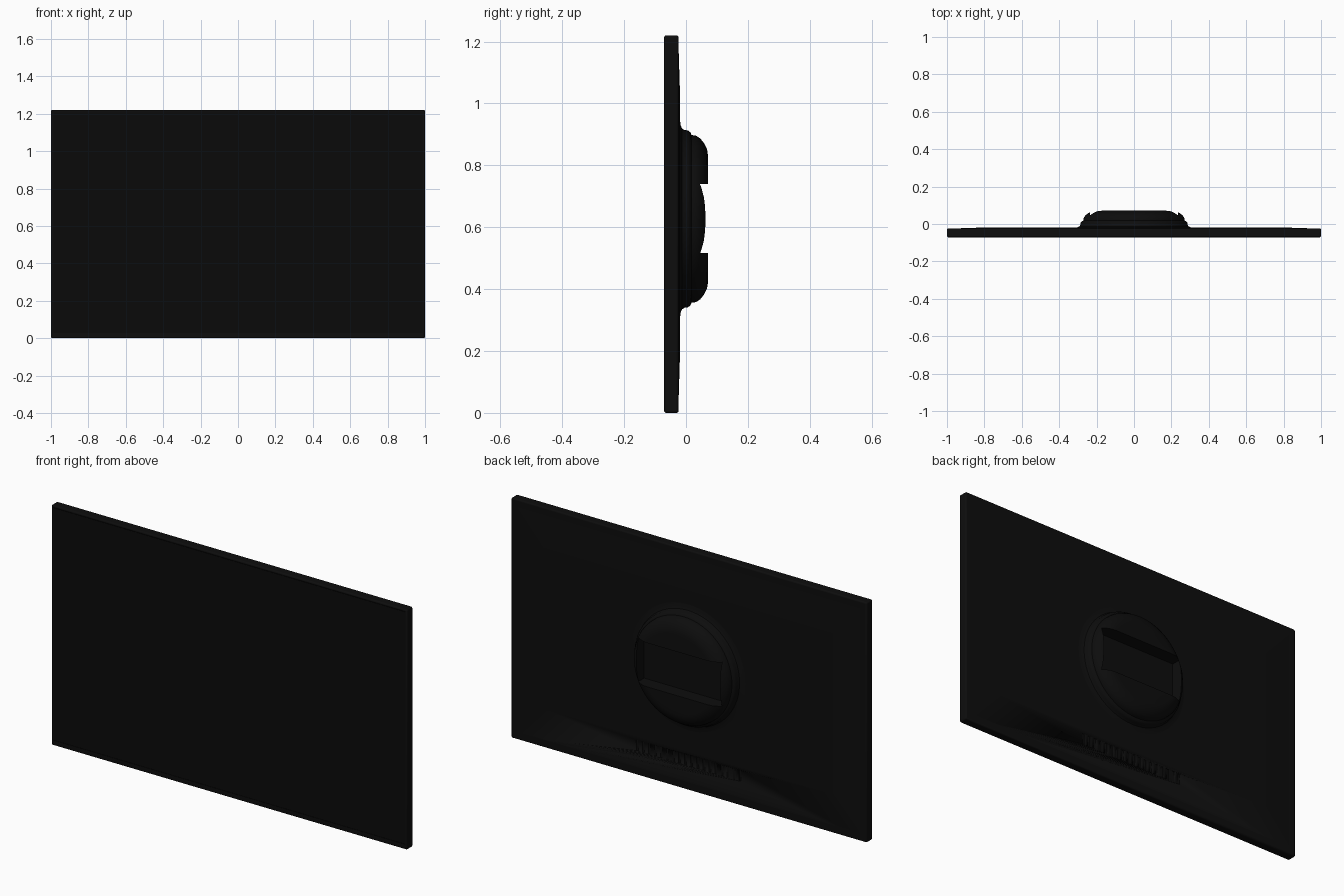
import bpy, bmesh, math
from mathutils import Matrix

cube = bpy.data.objects.get("Cube")
if cube:
    bpy.data.objects.remove(cube)

MID = 0.627   # height of the rear hub centre


def material(name, value, rough):
    m = bpy.data.materials.new(name)
    m.use_nodes = True
    col = (value, value, value, 1)
    m.diffuse_color = col
    node = m.node_tree.nodes["Principled BSDF"]
    node.inputs["Base Color"].default_value = col
    node.inputs["Roughness"].default_value = rough
    return m


body = material("black plastic", 0.004, 0.6)
glass = material("screen black", 0.003, 0.4)


def make(name, bm, mat, angle=30):
    bmesh.ops.recalc_face_normals(bm, faces=bm.faces)
    mesh = bpy.data.meshes.new(name)
    bm.to_mesh(mesh)
    bm.free()
    mesh.materials.append(mat)
    ob = bpy.data.objects.new(name, mesh)
    bpy.context.collection.objects.link(ob)
    activate(ob)
    bpy.ops.object.shade_smooth_by_angle(angle=math.radians(angle))
    return ob


def activate(ob):
    bpy.ops.object.select_all(action='DESELECT')
    ob.select_set(True)
    bpy.context.view_layer.objects.active = ob


def add_box(bm, lo, hi):
    size = [b - a for a, b in zip(lo, hi)]
    centre = [(a + b) / 2 for a, b in zip(lo, hi)]
    mat = Matrix.Translation(centre) @ Matrix.Diagonal((*size, 1))
    return bmesh.ops.create_cube(bm, size=1, matrix=mat)["verts"]


def bevel(ob, width, segments=3):
    activate(ob)
    mod = ob.modifiers.new("round", 'BEVEL')
    mod.width, mod.segments = width, segments
    mod.limit_method = 'ANGLE'
    bpy.ops.object.modifier_apply(modifier=mod.name)


def cut(ob, cutter):
    cutter.hide_render = True
    activate(ob)
    mod = ob.modifiers.new("cut", 'BOOLEAN')
    mod.object, mod.operation, mod.solver = cutter, 'DIFFERENCE', 'EXACT'
    bpy.ops.object.modifier_apply(modifier=mod.name)
    bpy.data.objects.remove(cutter)


# Display housing with softened edges
bm = bmesh.new()
add_box(bm, (-1, -0.071, 0), (1, -0.024, 1.22))
housing = make("display_housing", bm, body)
bevel(housing, 0.007)

# Shallow recess in the front, holding the screen
bm = bmesh.new()
add_box(bm, (-0.988, -0.1, 0.026), (0.988, -0.069, 1.208))
cut(housing, make("screen_cutter", bm, body))
bm = bmesh.new()
add_box(bm, (-0.987, -0.0705, 0.027), (0.987, -0.067, 1.207))
make("screen", bm, glass)

# Slightly raised back cover, tapering towards the rim
bm = bmesh.new()
for v in add_box(bm, (-0.992, -0.03, 0.008), (0.992, -0.019, 1.212)):
    if v.co.y > -0.025:
        v.co.x *= 0.82
        v.co.z = 0.61 + (v.co.z - 0.61) * 0.68
    else:
        v.co.y = -0.025
cover = make("back_cover", bm, body, 1)

# Row of ventilation slots below the hub
bm = bmesh.new()
for i in range(18):
    x = -0.289 + i * 0.034
    add_box(bm, (x - 0.006, -0.0235, 0.125), (x + 0.006, 0.02, 0.18))
cut(cover, make("vent_cutter", bm, body))

# Round hub on the back: stepped profile turned about the y axis
profile = [(0, -0.03), (0.335, -0.03), (0.335, -0.02), (0.305, -0.018),
           (0.292, -0.013), (0.287, -0.004), (0.286, 0.006), (0.28, 0.014),
           (0.271, 0.018), (0.269, 0.032), (0.26, 0.046), (0.245, 0.058),
           (0.225, 0.068), (0.205, 0.071), (0, 0.071)]
bm = bmesh.new()
verts = [bm.verts.new((r, y, MID)) for r, y in profile]
edges = [bm.edges.new(pair) for pair in zip(verts, verts[1:])]
bmesh.ops.spin(bm, geom=verts + edges, cent=(0, 0, MID), axis=(0, 1, 0),
               angle=math.tau, steps=64)
bmesh.ops.remove_doubles(bm, verts=bm.verts, dist=0.0005)
hub = make("mount_hub", bm, body, 35)

# Rectangular pocket across the hub for a stand arm
bm = bmesh.new()
add_box(bm, (-0.235, 0.0, 0.517), (0.235, 0.2, 0.74))
cut(hub, make("pocket_cutter", bm, body))
activate(hub)
bpy.ops.object.shade_smooth_by_angle(angle=math.radians(35))
